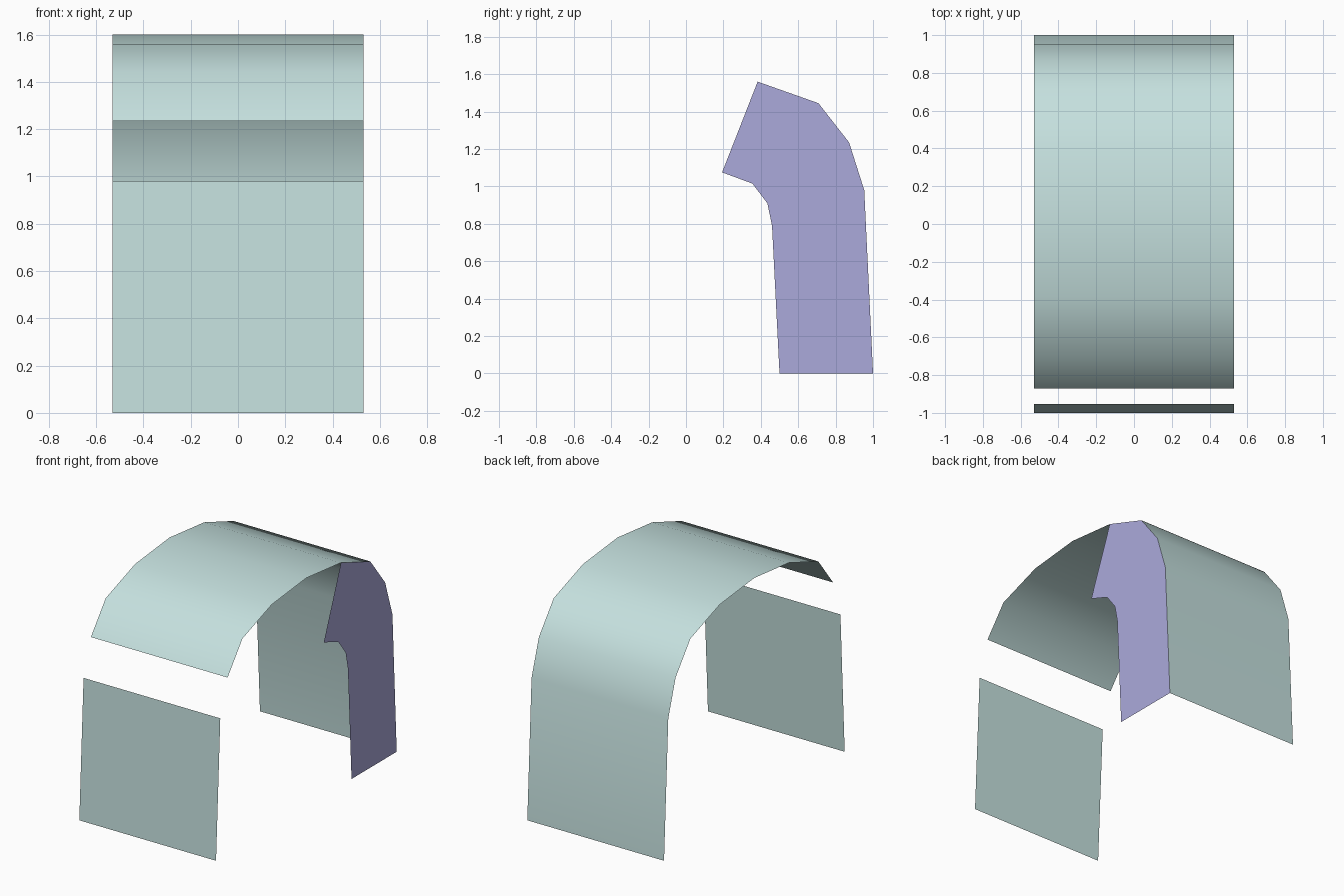
import bpy

if "Cube" in bpy.data.objects:
    bpy.data.objects.remove(bpy.data.objects["Cube"])

HALF_WIDTH = 0.53


def material(name, color):
    mat = bpy.data.materials.new(name)
    mat.diffuse_color = (*color, 1.0)
    mat.use_nodes = True
    mat.node_tree.nodes["Principled BSDF"].inputs["Base Color"].default_value = mat.diffuse_color
    return mat


def strip(name, side_a, side_b, mat, smooth):
    """Sheet of quads bridging two rows of points."""
    n = len(side_a)
    faces = [(i, n + i, n + i + 1, i + 1) for i in range(n - 1)]
    mesh = bpy.data.meshes.new(name)
    mesh.from_pydata(list(side_a) + list(side_b), [], faces)
    mesh.materials.append(mat)
    for p in mesh.polygons:
        p.use_smooth = smooth
    mesh.update()
    obj = bpy.data.objects.new(name, mesh)
    bpy.context.collection.objects.link(obj)
    return obj


def sheet(name, profile, mat):
    """Profile in the y-z plane swept across the full width."""
    return strip(name,
                 [(HALF_WIDTH, y, z) for y, z in profile],
                 [(-HALF_WIDTH, y, z) for y, z in profile], mat, True)


shell_mat = material("pale teal", (0.56, 0.75, 0.735))
cap_mat = material("lavender", (0.41, 0.40, 0.71))

# Half of the arch outline, from the back foot to the crown
half = [(1.0, 0.0), (0.953, 0.98), (0.872, 1.235), (0.708, 1.445), (0.383, 1.56)]
arch = half + [(0.0, 1.6)] + [(-y, z) for y, z in reversed(half)]

# Back wall and roof are one curved sheet; the front has an open slot
sheet("back_wall_and_roof", arch[:-2], shell_mat)
sheet("front_panel", arch[-2:], shell_mat)

# Flat end wall closing the back of the right side
inner = [(0.5, 0.0), (0.46, 0.79), (0.435, 0.91), (0.355, 1.015), (0.193, 1.075)]
strip("right_end_wall",
      [(HALF_WIDTH, y, z) for y, z in inner],
      [(HALF_WIDTH, y, z) for y, z in half], cap_mat, False)
